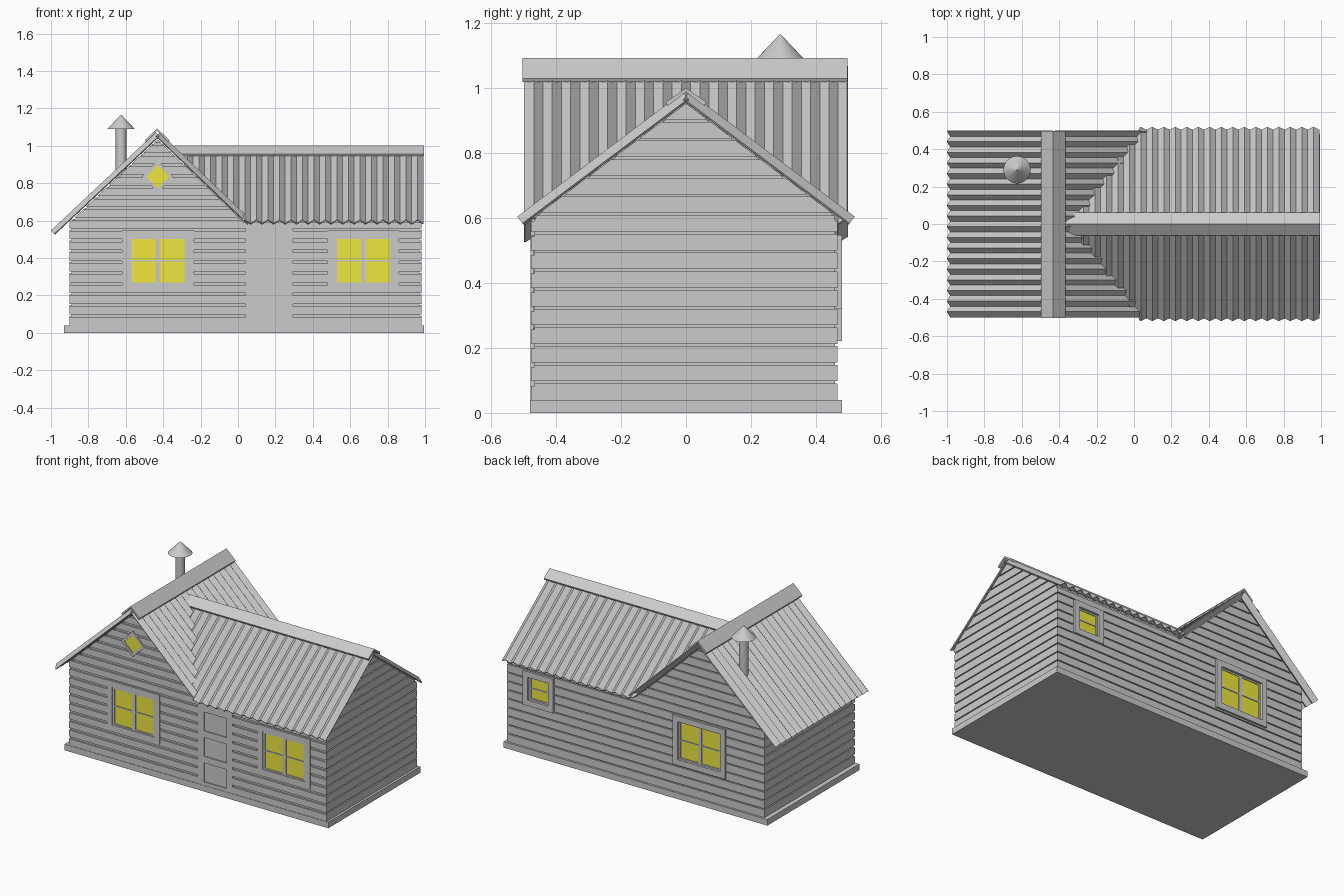
import bpy, bmesh, math

if "Cube" in bpy.data.objects:
    bpy.data.objects.remove(bpy.data.objects["Cube"])

FRONT, BACK, LEFT, RIGHT = -0.477, 0.467, -0.90, 0.98   # outer board faces
KNEE = 0.59                                             # wall height at the eaves
yellow = bpy.data.materials.new("window_yellow")
yellow.diffuse_color = (0.85, 0.8, 0.05, 1)
yellow.use_nodes = True
yellow.node_tree.nodes["Principled BSDF"].inputs["Base Color"].default_value = yellow.diffuse_color


def along_y(u, v, d):
    return (u, d, v)


def along_x(u, v, d):
    return (d, u, v)


def prism(bm, pts, place, d0, d1):
    a = [bm.verts.new(place(u, v, d0)) for u, v in pts]
    b = [bm.verts.new(place(u, v, d1)) for u, v in pts]
    bm.faces.new(a)
    bm.faces.new(b[::-1])
    for i in range(len(pts)):
        j = (i + 1) % len(pts)
        bm.faces.new((a[i], b[i], b[j], a[j]))


def rect(u0, u1, v0, v1):
    return [(u0, v0), (u1, v0), (u1, v1), (u0, v1)]


def finish(bm, name, mat=None):
    bmesh.ops.recalc_face_normals(bm, faces=bm.faces)
    me = bpy.data.meshes.new(name)
    bm.to_mesh(me)
    bm.free()
    ob = bpy.data.objects.new(name, me)
    bpy.context.collection.objects.link(ob)
    if mat:
        me.materials.append(mat)
    return ob


def solid(name, shapes, place, d0, d1, mat=None):
    bm = bmesh.new()
    for pts in shapes:
        prism(bm, pts, place, d0, d1)
    return finish(bm, name, mat)


def ring(u0, u1, v0, v1, w, h):
    return [rect(u0, u0 + w, v0, v1), rect(u1 - w, u1, v0, v1),
            rect(u0 + w, u1 - w, v0, v0 + h), rect(u0 + w, u1 - w, v1 - h, v1)]


# Horizontal siding boards, split around openings
def boards(name, place, d0, d1, lo, hi, top, gap, holes=()):
    bm = bmesh.new()
    z = 0.04
    while z < top - 0.005:
        z1 = min(z + 0.0575 - gap, top - 0.001)
        cuts = [c for h in holes for c in h[2:]] + [KNEE]
        levels = sorted({z, z1, *[c for c in cuts if z < c < z1]})
        for a, b in zip(levels, levels[1:]):
            m = (a + b) / 2
            left = (lo(a, m), lo(b, m))
            for h in sorted(h for h in holes if h[2] < m < h[3]):
                prism(bm, [(left[0], a), (h[0], a), (h[0], b), (left[1], b)], place, d0, d1)
                left = (h[1], h[1])
            prism(bm, [(left[0], a), (hi(a, m), a), (hi(b, m), b), (left[1], b)], place, d0, d1)
        z += 0.0575
    return finish(bm, name)


def main_lo(z, m):
    return max(LEFT, -0.43 - (1.033 - z) / 0.94)


def main_hi(z, m):
    return RIGHT if m < KNEE else -0.43 + (1.033 - z) / 0.96


def wing_hi(z, m):
    return min(0.459, (0.953 - z) / 0.75)


def wing_lo(z, m):
    return max(-0.467, -(0.953 - z) / 0.75)


# Base and inner wall bodies
solid("base", [rect(-0.93, 0.995, 0, 0.04)], along_y, -0.48, 0.48)
solid("main_wall_body", [[(-0.89, 0.03), (0.97, 0.03), (0.97, KNEE), (0.03, KNEE),
                          (-0.43, 1.03), (-0.89, KNEE)]], along_y, FRONT + 0.01, BACK - 0.008)
solid("wing_wall_body", [[(-0.467, 0.03), (0.459, 0.03), (0.459, 0.605), (0, 0.95),
                          (-0.467, 0.6)]], along_x, -0.29, 0.97)

# Siding on four sides
def opening(cx, hw, z0, z1):
    return (cx - hw, cx + hw, z0, z1)

big = [opening(-0.428, 0.155, 0.26, 0.51), opening(0.67, 0.155, 0.26, 0.51)]
small = opening(0.745, 0.075, 0.36, 0.51)
door = (0.04, 0.295, 0.04, 0.585)
boards("front_siding", along_y, FRONT, FRONT + 0.012, main_lo, main_hi, 1.033, 0.014, big + [door])
boards("back_siding", along_y, BACK - 0.01, BACK, main_lo, main_hi, 1.033, 0.007, [big[0], small])
boards("right_siding", along_x, RIGHT - 0.012, RIGHT, wing_lo, wing_hi, 0.953, 0.007)
boards("left_siding", along_x, LEFT, LEFT + 0.012, lambda z, m: -0.467, lambda z, m: 0.459,
       KNEE, 0.007)


# Windows: outer frame, inner sash with bars, glowing pane
def window(name, hole, face, s, columns, proud):
    u0, u1, v0, v1 = hole
    cu, cv = (u0 + u1) / 2, (v0 + v1) / 2
    solid(name + "_frame", ring(u0 - 0.037, u1 + 0.037, v0 - 0.038, v1 + 0.038, 0.037, 0.038),
          along_y, face - s * 0.008, face + s * proud)
    sash = ring(u0, u1, v0, v1, 0.014, 0.01) + [rect(u0, u1, cv - 0.004, cv + 0.004)]
    if columns == 2:
        sash.append(rect(cu - 0.012, cu + 0.012, v0, v1))
    solid(name + "_sash", sash, along_y, face - s * 0.012, face - s * 0.002)
    solid(name + "_pane", [rect(u0, u1, v0, v1)], along_y, face - s * 0.012, face - s * 0.006, yellow)


window("front_left_window", big[0], FRONT, -1, 2, 0.002)
window("front_right_window", big[1], FRONT, -1, 2, 0.002)
window("back_large_window", big[0], BACK, 1, 2, 0.013)
window("back_small_window", small, BACK, 1, 1, 0.013)


# Diamond attic window
def diamond(r):
    return [(-0.43 - r, 0.835), (-0.43, 0.835 - r), (-0.43 + r, 0.835), (-0.43, 0.835 + r)]

o, i = diamond(0.085), diamond(0.062)
solid("attic_window_frame", [[o[k], o[(k + 1) % 4], i[(k + 1) % 4], i[k]] for k in range(4)],
      along_y, FRONT + 0.005, FRONT - 0.008)
solid("attic_window_pane", [i], along_y, FRONT + 0.005, FRONT - 0.002, yellow)

# Door with three sunken panels
u0, u1, v0, v1 = door
solid("door_panels", [rect(*door)], along_y, FRONT + 0.012, FRONT + 0.007)
solid("door_frame", [rect(u0, 0.085, v0, v1), rect(0.25, u1, v0, v1)] +
      [rect(0.085, 0.25, a, b) for a, b in
       ((v0, 0.062), (0.187, 0.23), (0.355, 0.398), (0.523, v1))],
      along_y, FRONT + 0.012, FRONT - 0.001)


# Corrugated roofs: zigzag sheets running from ridge to eave
def clip_to_main(bm):
    bmesh.ops.bisect_plane(bm, geom=bm.verts[:] + bm.edges[:] + bm.faces[:],
                           plane_co=(0.05, 0, 0.58), plane_no=(0.47, 0, 0.49), clear_inner=True)


def corrugated(name, place, d0, step, count, ridge, eaves, clip=False):
    bm = bmesh.new()
    for eave in eaves:
        du, dv = eave[0] - ridge[0], eave[1] - ridge[1]
        length = math.hypot(du, dv)
        nu, nv = -dv / length * math.copysign(1, du), abs(du) / length
        rows = []
        for k in range(count + 1):
            h = 0.0125 if k % 2 else -0.0125
            rows.append([bm.verts.new(place(p[0] + nu * h, p[1] + nv * h, d0 + k * step))
                         for p in (ridge, eave)])
        for a, b in zip(rows, rows[1:]):
            bm.faces.new((a[0], a[1], b[1], b[0]))
    if clip:
        clip_to_main(bm)
    ob = finish(bm, name)
    mod = ob.modifiers.new("thickness", 'SOLIDIFY')
    mod.thickness = 0.006
    mod.offset = 0


corrugated("main_roof", along_y, -0.497, 0.0284, 35, (-0.43, 1.06), [(-0.99, 0.535), (0.06, 0.59)])
corrugated("wing_roof", along_x, -0.363, 0.03075, 44, (0, 0.975), [(-0.51, 0.592), (0.51, 0.592)], True)


# Folded ridge caps
def cap(name, place, c, half, z0, z1, d0, d1, clip=False):
    t = 0.012
    bm = bmesh.new()
    for s in (-1, 1):
        prism(bm, [(c, z1), (c + s * half, z0), (c + s * (half - 0.006), z0 - t), (c, z1 - t)],
              place, d0, d1)
    if clip:
        clip_to_main(bm)
    finish(bm, name)


cap("main_ridge_cap", along_y, -0.432, 0.066, 1.03, 1.092, -0.503, 0.497)
cap("wing_ridge_cap", along_x, 0, 0.062, 0.957, 1.0, -0.36, 0.995, True)


# Chimney pipe and conical hood
def cone(name, r0, r1, z0, z1):
    bpy.ops.mesh.primitive_cone_add(vertices=32, radius1=r0, radius2=r1, depth=z1 - z0,
                                    location=(-0.625, 0.29, (z0 + z1) / 2))
    bpy.context.object.name = name
    bpy.ops.object.shade_smooth_by_angle(angle=math.radians(30))


cone("chimney_pipe", 0.029, 0.029, 0.75, 1.1)
cone("chimney_hood", 0.073, 0.002, 1.09, 1.165)
